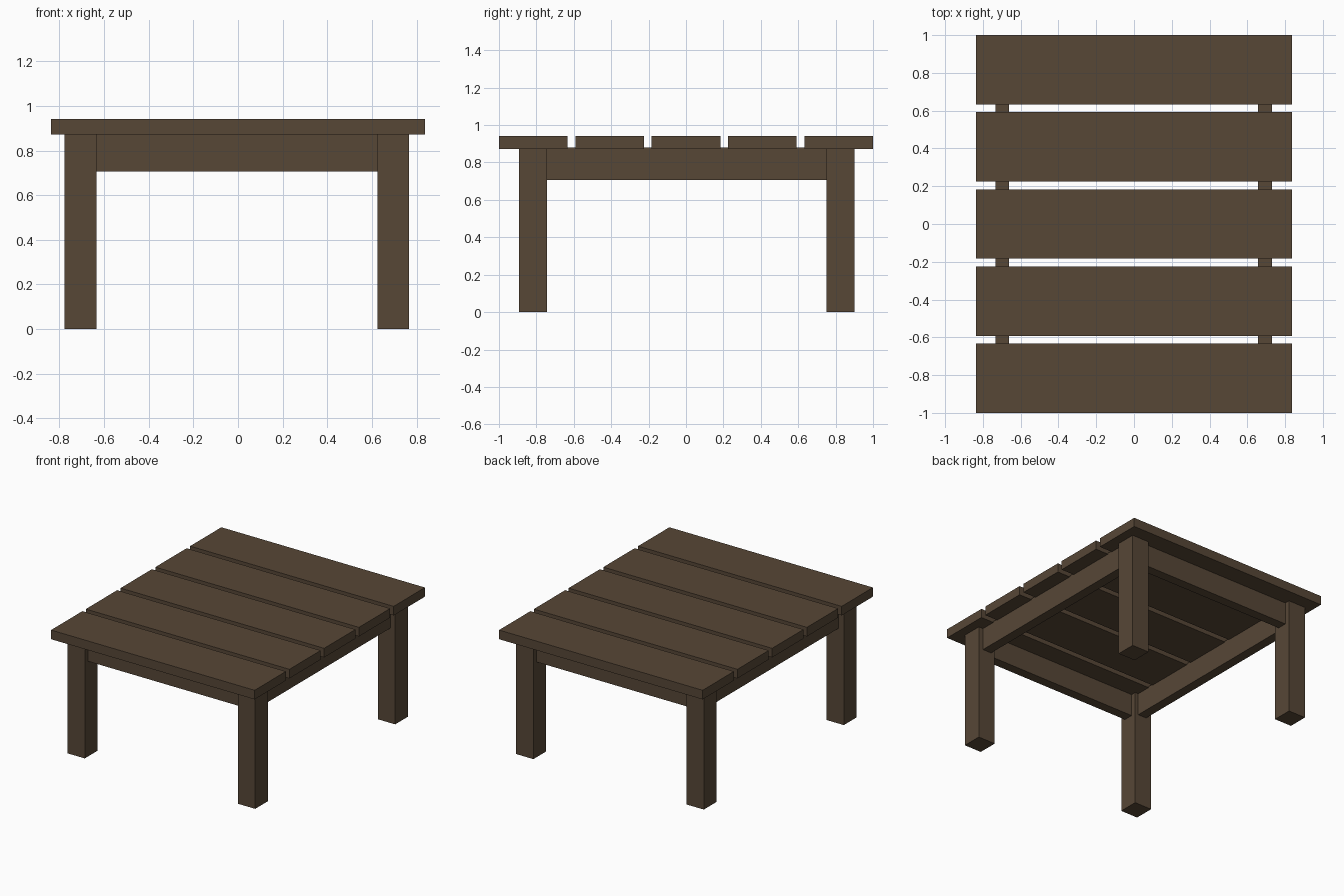
import bpy

if "Cube" in bpy.data.objects:
    bpy.data.objects.remove(bpy.data.objects["Cube"])

wood = bpy.data.materials.new("dark brown wood")
wood.diffuse_color = (0.095, 0.063, 0.037, 1)
wood.use_nodes = True
wood.node_tree.nodes["Principled BSDF"].inputs["Base Color"].default_value = wood.diffuse_color


def box(name, x, y, z):
    """Box from (min, max) ranges on each axis."""
    bpy.ops.mesh.primitive_cube_add(size=1, location=[(a + b) / 2 for a, b in (x, y, z)])
    ob = bpy.context.object
    ob.name = name
    ob.scale = [b - a for a, b in (x, y, z)]
    bpy.ops.object.transform_apply(location=False, rotation=False, scale=True)
    ob.data.materials.append(wood)
    return ob


TOP, UNDER, RAIL_TOP, RAIL_LOW = 0.941, 0.873, 0.881, 0.707
leg_x = {"left": (-0.777, -0.635), "right": (0.625, 0.767)}
leg_y = {"front": (-0.893, -0.744), "back": (0.751, 0.900)}
rail_x = {"left": (-0.733, -0.662), "right": (0.657, 0.730)}
rail_y = {"front": (-0.854, -0.782), "back": (0.789, 0.861)}

# Tabletop planks with open gaps
width = 0.367
pitch = (2 - width) / 4
for i in range(5):
    y0 = -1 + i * pitch
    box(f"top_plank_{i + 1}", (-0.837, 0.837), (y0, y0 + width), (UNDER, TOP))

# Legs
for end, ys in leg_y.items():
    for side, xs in leg_x.items():
        box(f"{end}_{side}_leg", xs, ys, (0, UNDER + 0.002))

# Side rails, visible through the plank gaps
for side, xs in rail_x.items():
    box(f"{side}_rail", xs, (leg_y["front"][1] - 0.005, leg_y["back"][0] + 0.005), (RAIL_LOW, RAIL_TOP))

# Front and back rails
for end, ys in rail_y.items():
    box(f"{end}_rail", (leg_x["left"][1] - 0.005, leg_x["right"][0] + 0.005), ys, (RAIL_LOW, RAIL_TOP))
